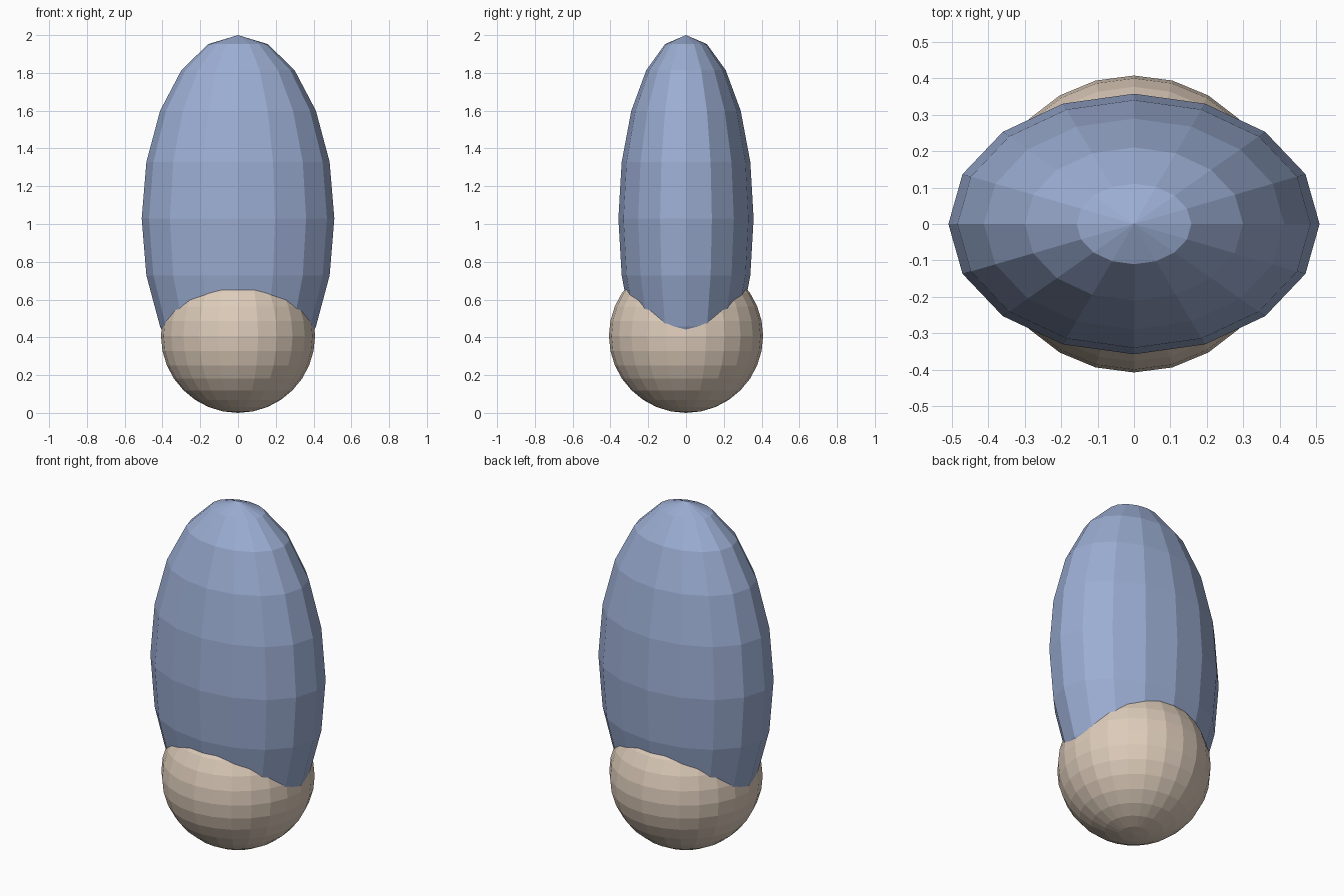
import bpy

if "Cube" in bpy.data.objects:
    bpy.data.objects.remove(bpy.data.objects["Cube"])


def material(name, rgb):
    mat = bpy.data.materials.new(name)
    mat.diffuse_color = (*rgb, 1.0)
    mat.use_nodes = True
    mat.node_tree.nodes["Principled BSDF"].inputs["Base Color"].default_value = mat.diffuse_color
    return mat


def ellipsoid(name, segments, rings, radii, height, mat):
    """Flat-shaded UV ellipsoid centred above the origin."""
    bpy.ops.mesh.primitive_uv_sphere_add(
        segments=segments, ring_count=rings, radius=1, location=(0, 0, height))
    obj = bpy.context.object
    obj.name = name
    obj.scale = radii
    bpy.ops.object.transform_apply(location=False, rotation=False, scale=True)
    obj.data.materials.append(mat)
    return obj


blue = material("dusty blue", (0.33, 0.42, 0.65))
beige = material("warm beige", (0.72, 0.60, 0.49))

# Round base ball
ellipsoid("base_ball", 24, 16, (0.408, 0.408, 0.408), 0.408, beige)
# Tall flattened body sunk into the ball
ellipsoid("tall_body", 16, 10, (0.51, 0.358, 0.972), 1.028, blue)
